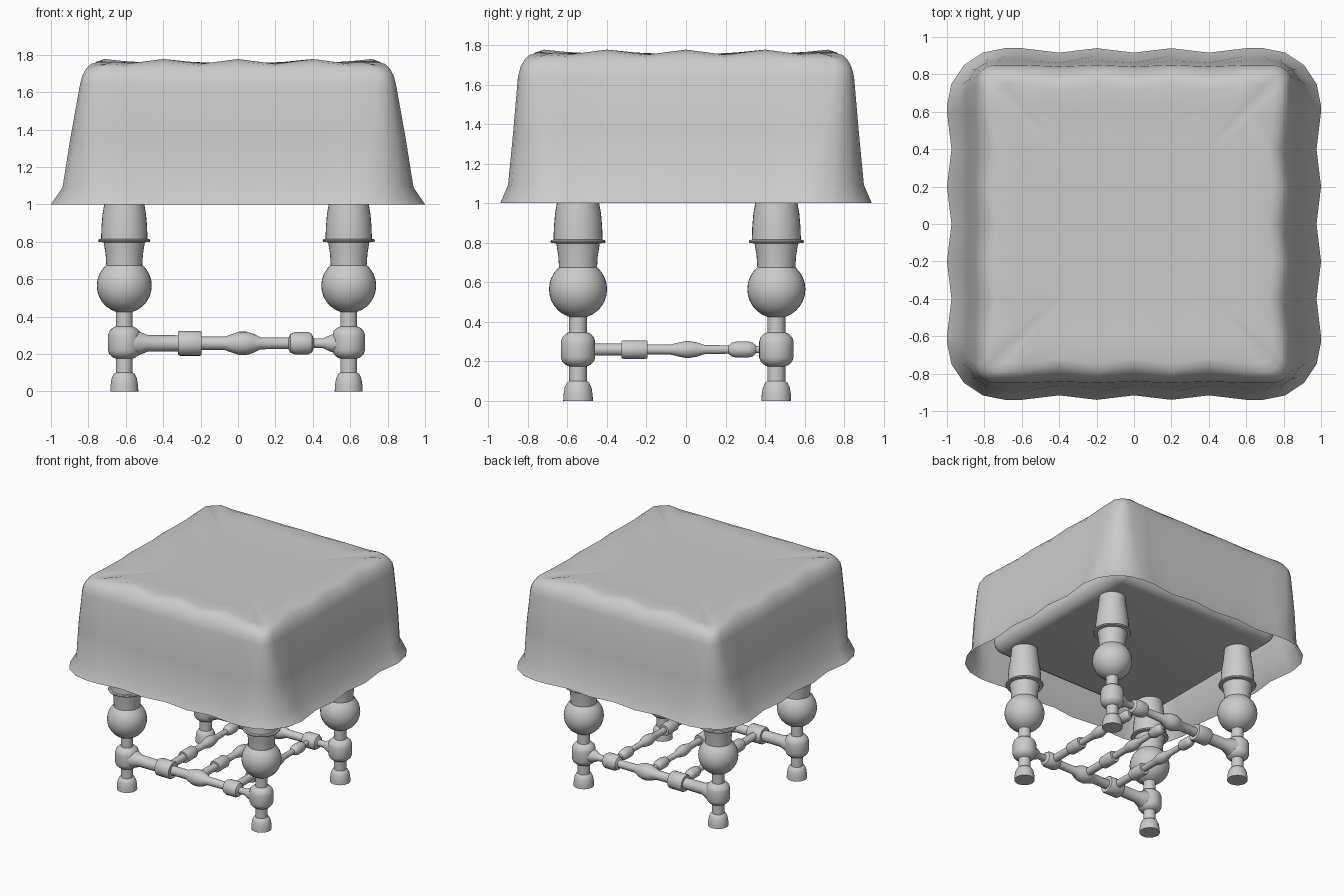
import bpy, bmesh, math
from mathutils import Matrix, Vector

if "Cube" in bpy.data.objects:
    bpy.data.objects.remove(bpy.data.objects["Cube"])


def finish(bm, name, angle=40):
    me = bpy.data.meshes.new(name)
    bm.to_mesh(me)
    bm.free()
    ob = bpy.data.objects.new(name, me)
    bpy.context.collection.objects.link(ob)
    bpy.ops.object.select_all(action='DESELECT')
    ob.select_set(True)
    bpy.context.view_layer.objects.active = ob
    bpy.ops.object.shade_smooth_by_angle(angle=math.radians(angle))
    return ob


def lathe(name, profile, matrix, n=32):
    """Turned part: profile is (radius, height) pairs from bottom to top."""
    bm = bmesh.new()
    rings = [[bm.verts.new((r * math.cos(2 * math.pi * k / n), r * math.sin(2 * math.pi * k / n), z))
              for k in range(n)] for r, z in profile]
    for a, b in zip(rings, rings[1:]):
        for k in range(n):
            m = (k + 1) % n
            bm.faces.new((a[k], a[m], b[m], b[k]))
    bm.faces.new(rings[0][::-1])
    bm.faces.new(rings[-1])
    bm.transform(matrix)
    return finish(bm, name)


# Turned legs: foot, block, ball, cup, ring and upper vase
ball = [(0.147 * math.sin(a), 0.565 - 0.147 * math.cos(a))
        for a in [math.radians(18 + i * 12) for i in range(11)]]
leg_profile = ([(0.075, 0), (0.074, 0.03), (0.068, 0.068), (0.056, 0.093), (0.045, 0.1),
                (0.045, 0.175), (0.062, 0.182), (0.08, 0.2), (0.087, 0.22), (0.087, 0.3),
                (0.08, 0.322), (0.062, 0.34), (0.045, 0.347), (0.045, 0.425)] + ball +
               [(0.096, 0.672), (0.1, 0.735), (0.11, 0.797), (0.136, 0.799), (0.14, 0.806),
                (0.136, 0.813), (0.124, 0.816), (0.122, 0.88), (0.116, 0.95), (0.107, 1.0),
                (0.095, 1.12)])
LEG_X, LEG_Y = (-0.608, 0.592), (-0.546, 0.457)
for x, sx in zip(LEG_X, ("left", "right")):
    for y, sy in zip(LEG_Y, ("front", "back")):
        lathe(f"{sy}_{sx}_leg", leg_profile, Matrix.Translation((x, y, 0)))

# Long stretchers with turned beads, left to right
long_profile = [(0.07, -0.56), (0.066, -0.54), (0.045, -0.49), (0.043, -0.325), (0.062, -0.325),
                (0.067, -0.315), (0.067, -0.21), (0.062, -0.2), (0.036, -0.2), (0.036, -0.075),
                (0.052, -0.03), (0.062, 0.0), (0.062, 0.04), (0.052, 0.075), (0.032, 0.115),
                (0.03, 0.265), (0.05, 0.275), (0.06, 0.3), (0.06, 0.37), (0.05, 0.39),
                (0.026, 0.4), (0.026, 0.45), (0.045, 0.49), (0.062, 0.55)]
for y, sy in zip(LEG_Y, ("front", "back")):
    lathe(f"{sy}_stretcher", long_profile,
          Matrix.Translation((0.005, y, 0.257)) @ Matrix.Rotation(math.pi / 2, 4, 'Y'), 24)

# Thinner cross stretchers joining the beads, front to back
cross_profile = [(0.03, -0.53), (0.03, -0.33), (0.043, -0.33), (0.047, -0.32), (0.047, -0.21),
                 (0.043, -0.2), (0.025, -0.2), (0.025, -0.085), (0.036, -0.04), (0.042, -0.01),
                 (0.042, 0.015), (0.036, 0.05), (0.023, 0.09), (0.021, 0.21), (0.034, 0.225),
                 (0.041, 0.25), (0.041, 0.31), (0.034, 0.335), (0.018, 0.35), (0.018, 0.44)]
for x, name in ((-0.262, "left"), (0.02, "middle"), (0.335, "right")):
    lathe(f"{name}_cross_stretcher", cross_profile,
          Matrix.Translation((x, 0.005, 0.26)) @ Matrix.Rotation(-math.pi / 2, 4, 'X'), 24)

# Seat cushion hidden under the cover
bm = bmesh.new()
bmesh.ops.create_cube(bm, size=1)
bm.transform(Matrix.Translation((0, 0, 1.415)) @ Matrix.Diagonal((1.52, 1.5, 0.63, 1)))
bmesh.ops.bevel(bm, geom=bm.edges[:], offset=0.09, segments=5, profile=0.5, affect='EDGES')
finish(bm, "seat_cushion")


# Draped cloth cover: rounded-square rings with rippled sides
def ring(hx, hy, r, amp, z, bump, scale=1.0):
    pts = []
    for side in range(4):
        along, out = (hx, hy) if side % 2 == 0 else (hy, hx)
        e = along - r
        local = [(-e, -out, 0.4)]
        for t in (-0.6, -0.4, -0.2, 0, 0.2, 0.4, 0.6):
            w = 0.5 + 0.5 * math.cos(2 * math.pi * t / 0.4)   # 1 in the dips
            local.append((t, -out + 2 * amp * w, w))
        local.append((e, -out, 0.4))
        for a in (22.5, 45, 67.5):
            local.append((e + r * math.sin(math.radians(a)), -out + r - r * math.cos(math.radians(a)), 0))
        rot = Matrix.Rotation(side * math.pi / 2, 3, 'Z')
        for x, y, w in local:
            v = rot @ Vector((x * scale, y * scale, 0))
            v.z = z + bump * w
            pts.append(v)
    return pts


levels = [(1.0, 0.94, 0.31, 0.012, 1.0, 0),
          (0.938, 0.9, 0.25, 0.011, 1.092, 0),
          (0.897, 0.875, 0.17, 0.007, 1.35, 0),
          (0.845, 0.85, 0.1, 0.004, 1.64, 0),
          (0.832, 0.837, 0.085, 0.006, 1.69, 0),
          (0.81, 0.815, 0.08, 0.012, 1.725, 0.01),
          (0.785, 0.79, 0.08, 0.015, 1.743, 0.02),
          (0.745, 0.75, 0.08, 0.015, 1.751, 0.026),
          (0.745, 0.75, 0.08, 0.015, 1.754, 0.012, 0.85),
          (0.745, 0.75, 0.08, 0, 1.756, 0, 0.6),
          (0.745, 0.75, 0.08, 0, 1.756, 0, 0.3)]
bm = bmesh.new()
rings = [[bm.verts.new(p) for p in ring(*lv)] for lv in levels]
n = len(rings[0])
for a, b in zip(rings, rings[1:]):
    for k in range(n):
        m = (k + 1) % n
        bm.faces.new((a[k], a[m], b[m], b[k]))
bm.faces.new(rings[-1])
finish(bm, "cloth_cover", 70)
